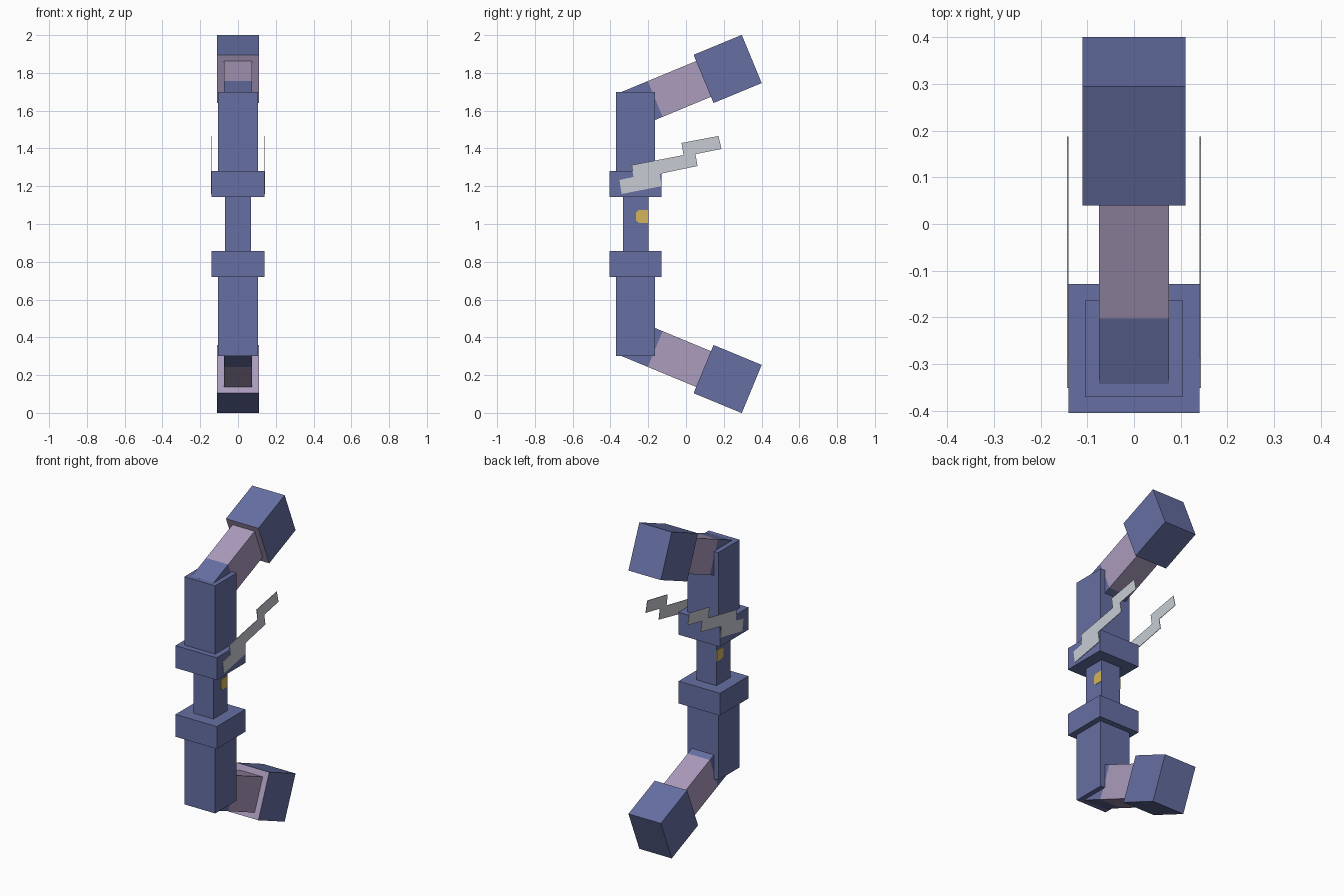
import bpy, bmesh
from math import radians, sin, cos
from mathutils import Matrix, Vector

cube = bpy.data.objects.get("Cube")
if cube:
    bpy.data.objects.remove(cube)


def material(name, rgb):
    mat = bpy.data.materials.new(name)
    mat.use_nodes = True
    linear = [((c + 0.055) / 1.055) ** 2.4 for c in rgb]
    mat.diffuse_color = (*linear, 1)
    mat.node_tree.nodes["Principled BSDF"].inputs["Base Color"].default_value = (*linear, 1)
    return mat


blue = material("slate blue", (0.40, 0.44, 0.64))
mauve = material("dusty mauve", (0.67, 0.61, 0.74))
gold = material("muted gold", (0.83, 0.71, 0.35))
silver = material("silver grey", (0.78, 0.80, 0.83))


def finish(name, bm, mats):
    bmesh.ops.recalc_face_normals(bm, faces=bm.faces)
    mesh = bpy.data.meshes.new(name)
    bm.to_mesh(mesh)
    bm.free()
    for m in mats:
        mesh.materials.append(m)
    obj = bpy.data.objects.new(name, mesh)
    bpy.context.collection.objects.link(obj)
    return obj


def box(name, centre, size, mats, tilt=0.0, inner=None):
    """Box tilted about x; faces pointing along `inner` get the second material."""
    bm = bmesh.new()
    bmesh.ops.create_cube(bm, size=1)
    bmesh.ops.transform(bm, verts=bm.verts, matrix=Matrix.Translation(centre)
                        @ Matrix.Rotation(tilt, 4, "X") @ Matrix.Diagonal((*size, 1)))
    bm.normal_update()
    if inner:
        for f in bm.faces:
            f.material_index = int(f.normal.dot(inner) > 0.9)
    return finish(name, bm, mats)


def plate(name, outline, x, thickness, mat):
    """Thin side plate from a (y, z) outline."""
    bm = bmesh.new()
    face = bm.faces.new([bm.verts.new((x - thickness / 2, y, z)) for y, z in outline])
    out = bmesh.ops.extrude_face_region(bm, geom=[face])["geom"]
    bmesh.ops.translate(bm, vec=(thickness, 0, 0),
                        verts=[v for v in out if isinstance(v, bmesh.types.BMVert)])
    return finish(name, bm, [mat])


# Central grip
GRIP_Y = -0.267
box("grip", (0, GRIP_Y, 1), (0.135, 0.135, 0.30), [blue])

# Upper and lower halves, mirrored about the grip's middle
for side, s in (("upper", 1), ("lower", -1)):
    box(side + "_collar", (0, GRIP_Y, 1 + s * 0.211), (0.28, 0.277, 0.137), [blue])
    box(side + "_column", (0, GRIP_Y, 1 + s * 0.488), (0.21, 0.207, 0.42), [blue])

    # Sloped limb with a blue root and a square end block
    tilt = s * radians(22.5)
    axis = Vector((0, cos(tilt), sin(tilt)))
    joint = Vector((0, 0.093, 1 + s * 0.768))
    box(side + "_limb", joint - axis * 0.1385, (0.15, 0.277, 0.205), [mauve], tilt)
    box(side + "_limb_root", joint - axis * 0.3535, (0.15, 0.153, 0.205), [blue], tilt)
    box(side + "_end_block", joint + axis * 0.138, (0.22, 0.276, 0.276),
        [blue, mauve], tilt, -axis)

# Painted stud and lightning bolt on both sides
stud = [(-0.265, 1.02), (-0.25, 1.005), (-0.20, 1.005),
        (-0.20, 1.073), (-0.25, 1.073), (-0.265, 1.058)]
bolt = [(0.172, 1.466), (0.188, 1.397), (0.05, 1.37), (0.061, 1.307),
        (-0.14, 1.265), (-0.13, 1.20), (-0.341, 1.159), (-0.352, 1.233),
        (-0.278, 1.249), (-0.288, 1.312), (-0.013, 1.365), (-0.024, 1.429)]
for side, s in (("left", 1), ("right", -1)):
    plate(side + "_stud", stud, s * 0.068, 0.003, gold)
    plate(side + "_bolt", bolt, s * 0.142, 0.003, silver)
